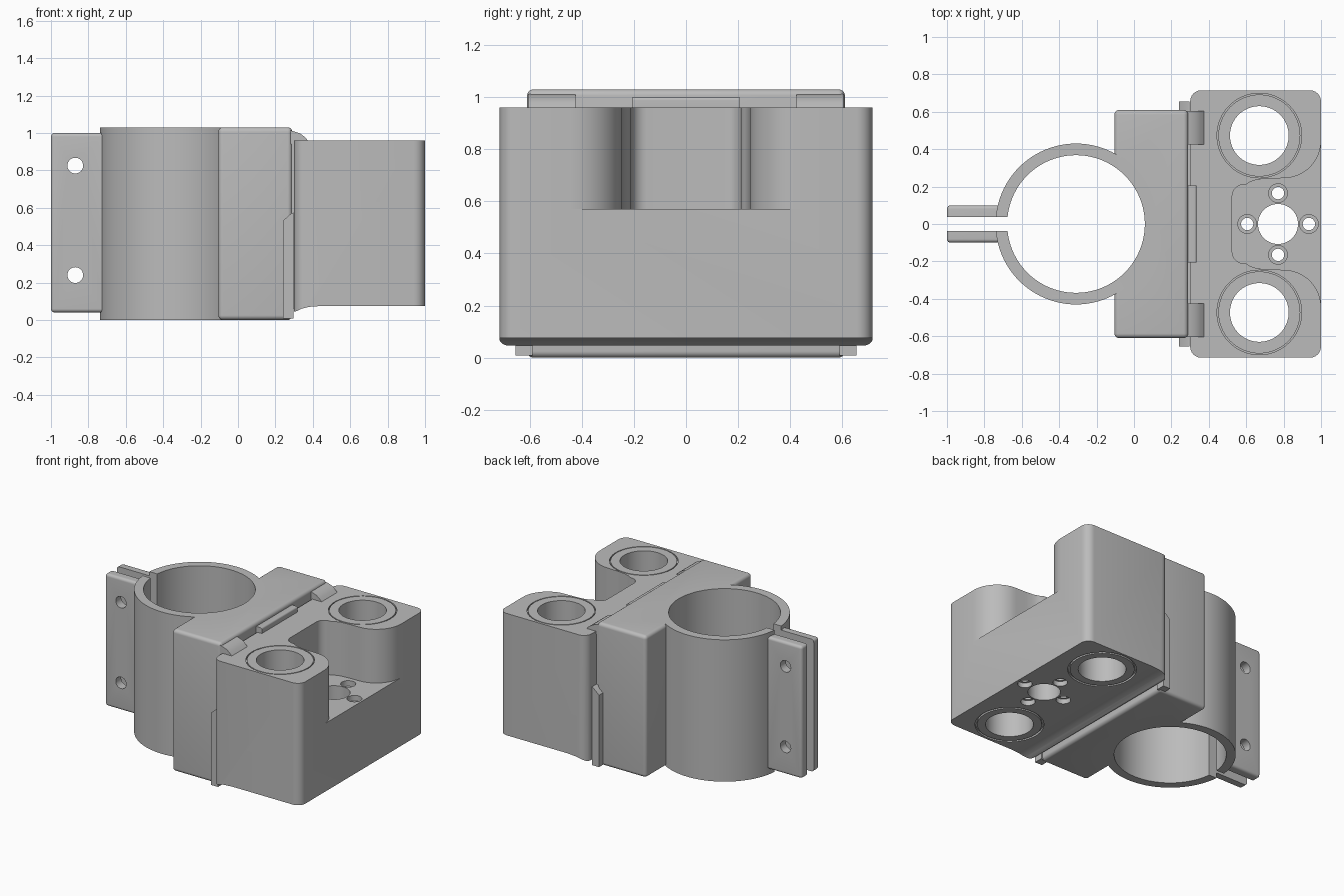
import bpy, bmesh, math
from mathutils import Matrix, Vector

if "Cube" in bpy.data.objects:
    bpy.data.objects.remove(bpy.data.objects["Cube"])

grey = bpy.data.materials.new("matte grey")
grey.use_nodes = True
grey.diffuse_color = (0.5, 0.5, 0.5, 1)
grey.node_tree.nodes["Principled BSDF"].inputs["Base Color"].default_value = (0.5, 0.5, 0.5, 1)


def finish(bm, name):
    bmesh.ops.recalc_face_normals(bm, faces=bm.faces)
    mesh = bpy.data.meshes.new(name)
    bm.to_mesh(mesh)
    bm.free()
    mesh.materials.append(grey)
    obj = bpy.data.objects.new(name, mesh)
    bpy.context.collection.objects.link(obj)
    return obj


def box(name, lo, hi, bevel=0.0, axes="xyz"):
    """Box between two corners; bevels only edges parallel to the given axes."""
    lo, hi = Vector(lo), Vector(hi)
    bm = bmesh.new()
    bmesh.ops.create_cube(bm, size=1)
    bm.transform(Matrix.Translation((lo + hi) / 2) @ Matrix.Diagonal((*(hi - lo), 1)))
    if bevel:
        def along(e):
            d = e.verts[1].co - e.verts[0].co
            return "xyz"[max(range(3), key=lambda i: abs(d[i]))] in axes
        bmesh.ops.bevel(bm, geom=[e for e in bm.edges if along(e)], offset=bevel,
                        segments=6, profile=0.5, affect="EDGES")
    return finish(bm, name)


def cyl(name, center, r, lo, hi, axis="z", sides=64):
    bm = bmesh.new()
    bmesh.ops.create_cone(bm, cap_ends=True, segments=sides, radius1=r, radius2=r, depth=hi - lo)
    bm.transform(Matrix.Translation((0, 0, (lo + hi) / 2)))
    if axis == "y":
        bm.transform(Matrix.Rotation(math.pi / 2, 4, "X"))
        bm.transform(Matrix.Translation((center[0], 0, center[1])))
    else:
        bm.transform(Matrix.Translation((*center, 0)))
    return finish(bm, name)


def prism(name, pts, lo, hi, axis="z"):
    """Extrude an outline in xy along z, or an outline in xz along y."""
    def place(a, b, h):
        return (a, b, h) if axis == "z" else (a, h, b)
    bm = bmesh.new()
    face = bm.faces.new([bm.verts.new(place(a, b, lo)) for a, b in pts])
    new = bmesh.ops.extrude_face_region(bm, geom=[face])["geom"]
    bmesh.ops.translate(bm, vec=place(0, 0, hi - lo),
                        verts=[v for v in new if isinstance(v, bmesh.types.BMVert)])
    return finish(bm, name)


def arc(cx, cy, r, a0, a1, n=12):
    return [(cx + r * math.cos(math.radians(a0 + (a1 - a0) * i / n)),
             cy + r * math.sin(math.radians(a0 + (a1 - a0) * i / n))) for i in range(n + 1)]


def combine(obj, tools, op="DIFFERENCE"):
    for tool in tools:
        mod = obj.modifiers.new("combine", "BOOLEAN")
        mod.operation, mod.object, mod.solver = op, tool, "EXACT"
        deps = bpy.context.evaluated_depsgraph_get()
        mesh = bpy.data.meshes.new_from_object(obj.evaluated_get(deps))
        obj.modifiers.clear()
        obj.data = mesh
        bpy.data.objects.remove(tool)
    return obj


def ring_cutter(center, r, width, lo, hi):
    return combine(cyl("groove", center, r + width, lo, hi),
                   [cyl("core", center, r, lo - 0.1, hi + 0.1)])


TOP = 1.03
BORE = (-0.31, 0.0)

# Split clamp: ring, back plate and two bolted ears
clamp = cyl("clamp_body", BORE, 0.43, 0, TOP, sides=96)
combine(clamp, [box("plate", (-0.105, -0.61, 0), (0.29, 0.61, TOP), 0.025),
                box("ears", (-1, -0.1, 0.04), (-0.68, 0.1, 1.0), 0.02)], "UNION")
combine(clamp, [cyl("bore", BORE, 0.368, -0.1, TOP + 0.1, sides=96),
                box("slit", (-1.1, -0.038, -0.1), (-0.5, 0.038, TOP + 0.1))]
        + [cyl("bolt_hole", (-0.87, z), 0.042, -0.3, 0.3, "y", 32) for z in (0.24, 0.825)])

# Carriage block with rounded corners and a curved underside
block = box("carriage_block", (0.30, -0.715, 0.045), (1.0, 0.715, 0.96), 0.06, "z")
under = [(0.2, 0.045), (0.31, 0.046), (0.34, 0.06), (0.38, 0.07), (0.45, 0.075),
         (1.1, 0.075), (1.1, -0.1), (0.2, -0.1)]
combine(block, [prism("underside_cut", under, -1, 1, "y")])

# Open pocket between the two bearing towers
half = ([(1.1, 0.44)] + arc(0.80, 0.445, 0.2, 0, -90) + [(0.72, 0.243)]
        + [(0.66, 0.238), (0.62, 0.225), (0.60, 0.212)] + arc(0.585, 0.15, 0.06, 90, 180, 8))
outline = half + [(x, -y) for x, y in reversed(half)]
combine(block, [prism("pocket", outline, 0.57, 1.2)])

# Bearing bores with seat grooves
for s in (-1, 1):
    c = (0.67, s * 0.473)
    combine(block, [cyl("bearing_bore", c, 0.157, -0.1, 1.2),
                    ring_cutter(c, 0.219, 0.007, 0.945, 1.0),
                    ring_cutter(c, 0.212, 0.014, 0.0, 0.09)])

# Lead nut hole with four counterbored screw holes
combine(block, [cyl("nut_hole", (0.77, 0), 0.107, -0.1, 1)])
for dx, dy in ((1, 0), (-1, 0), (0, 1), (0, -1)):
    c = (0.77 + 0.165 * dx, 0.165 * dy)
    combine(block, [cyl("screw_hole", c, 0.033, -0.1, 1, sides=32),
                    cyl("upper_counterbore", c, 0.05, 0.53, 0.7, sides=32),
                    cyl("lower_counterbore", c, 0.048, 0, 0.11, sides=32)])

# Joint between plate and block
joint = box("joint_web", (0.27, -0.6, 0.06), (0.32, 0.6, 0.95))
lip = box("top_lip", (0.28, -0.205, 0.93), (0.335, 0.205, 1.0), 0.012, "y")

# Retaining tabs, side rails and small top catches, mirrored
parts = [clamp, block, joint, lip]
tab_profile = [(0.27, 0.94), (0.27, 1.015), (0.30, 1.008), (0.33, 0.998), (0.355, 0.98), (0.378, 0.955), (0.378, 0.94)]
rail_profile = [(0.24, 0.008), (0.298, 0.008), (0.298, 0.575), (0.285, 0.57), (0.24, 0.53)]
for s, side in ((1, "left"), (-1, "right")):
    def mirrored(a, b):
        return sorted((s * a, s * b))
    parts.append(prism(side + "_tab", tab_profile, *mirrored(0.425, 0.605), "y"))
    parts.append(prism(side + "_rail", rail_profile, *mirrored(0.59, 0.655), "y"))

# Smooth the round walls, keep the corners crisp
for obj in parts:
    bpy.ops.object.select_all(action="DESELECT")
    obj.select_set(True)
    bpy.context.view_layer.objects.active = obj
    bpy.ops.object.shade_smooth_by_angle(angle=math.radians(30))
